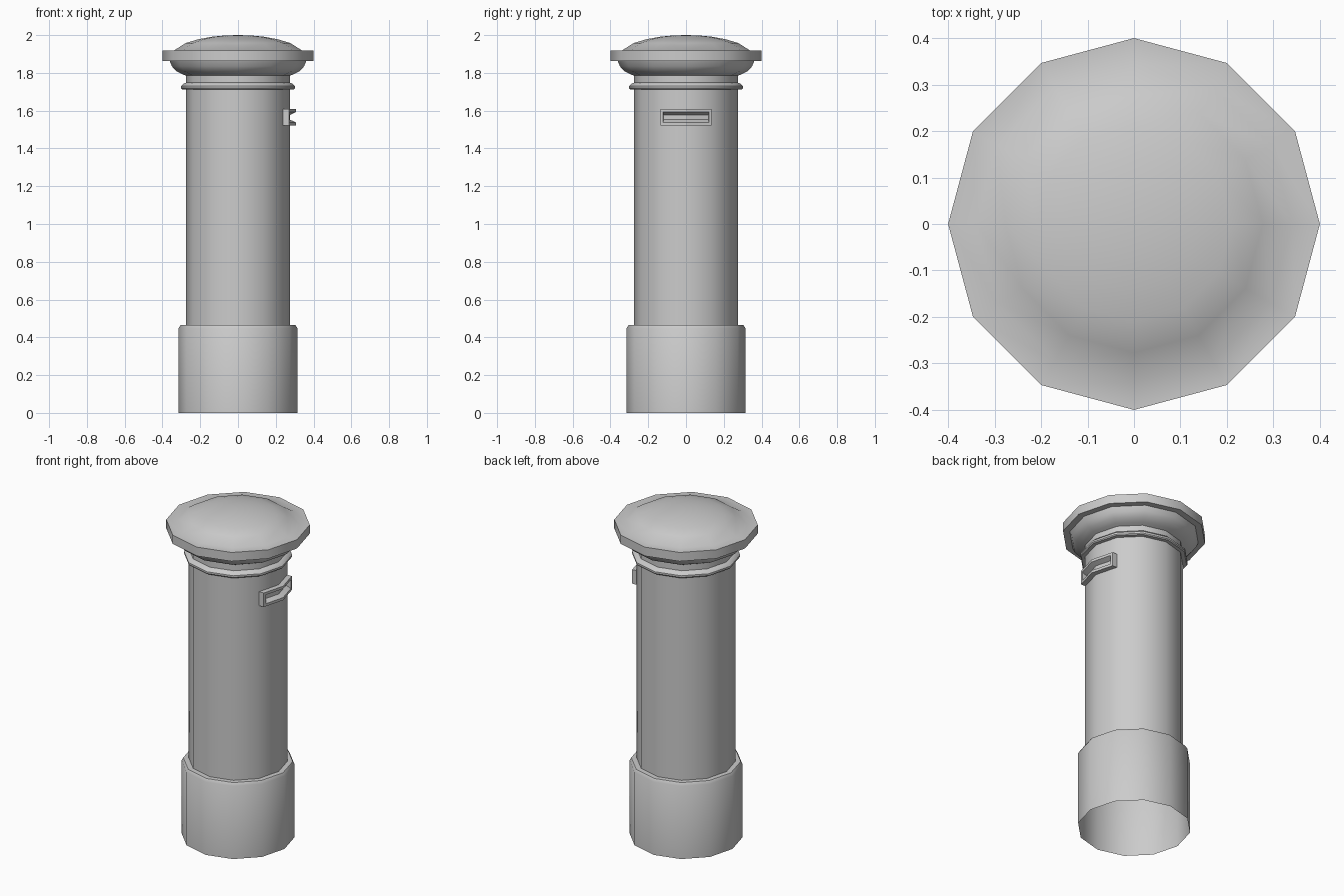
import bpy, bmesh, math

if "Cube" in bpy.data.objects:
    bpy.data.objects.remove(bpy.data.objects["Cube"])

SIDES = 12


def finish(bm, name, angle):
    """Turn a bmesh into a named object, smooth below the given angle."""
    bmesh.ops.recalc_face_normals(bm, faces=bm.faces)
    mesh = bpy.data.meshes.new(name)
    bm.to_mesh(mesh)
    bm.free()
    ob = bpy.data.objects.new(name, mesh)
    bpy.context.collection.objects.link(ob)
    bpy.ops.object.select_all(action='DESELECT')
    ob.select_set(True)
    bpy.context.view_layer.objects.active = ob
    bpy.ops.object.shade_smooth_by_angle(angle=math.radians(angle))
    return ob


def bridge(bm, loops):
    """Skin a series of closed vertex loops of equal length."""
    for a, b in zip(loops, loops[1:]):
        n = len(a)
        for i in range(n):
            j = (i + 1) % n
            bm.faces.new((a[i], a[j], b[j], b[i]))


def lathe(name, profile, tip=None):
    """Revolve (radius, z) points; an optional tip closes the top."""
    bm = bmesh.new()
    loops = []
    for r, z in profile:
        angles = [math.tau * i / SIDES for i in range(SIDES)]
        loops.append([bm.verts.new((r * math.cos(a), r * math.sin(a), z))
                      for a in angles])
    bridge(bm, loops)
    if tip is not None:
        t = bm.verts.new((0, 0, tip))
        last = loops[-1]
        for i in range(SIDES):
            bm.faces.new((last[i], last[(i + 1) % SIDES], t))
    return finish(bm, name, 35)


# Plinth, column, collar ring and neck (open underneath)
lathe("pillar_body", [
    (0.315, 0), (0.315, 0.447), (0.305, 0.464), (0.275, 0.464),
    (0.275, 1.713), (0.297, 1.713), (0.302, 1.719), (0.302, 1.730),
    (0.295, 1.737), (0.285, 1.745), (0.275, 1.748), (0.275, 1.785)])

# Flared cap with flat rim and shallow dome
lathe("cap", [
    (0.275, 1.785), (0.295, 1.793), (0.327, 1.809), (0.350, 1.835),
    (0.362, 1.864), (0.40, 1.864), (0.40, 1.918), (0.34, 1.918),
    (0.277, 1.958), (0.21, 1.978), (0.14, 1.991), (0.07, 1.998)], 2.0)

# Letter slot: a frame bent around the corner edge on the right side
bm = bmesh.new()
slot_z = 1.565
rings = []
# half width, half height, distance out from the column surface
for w, h, out in [(0.136, 0.043, -0.003), (0.136, 0.043, 0.032),
                  (0.121, 0.027, 0.032), (0.119, 0.013, 0.002)]:
    ring = []
    for y, z in [(-w, h), (0, h), (w, h), (w, -h), (0, -h), (-w, -h)]:
        x = 0.274 + out - abs(y) * math.tan(math.radians(15))
        ring.append(bm.verts.new((x, y, slot_z + z)))
    rings.append(ring)
bridge(bm, rings)
floor = rings[-1]
bm.faces.new((floor[0], floor[1], floor[4], floor[5]))
bm.faces.new((floor[1], floor[2], floor[3], floor[4]))
finish(bm, "letter_slot", 25)
